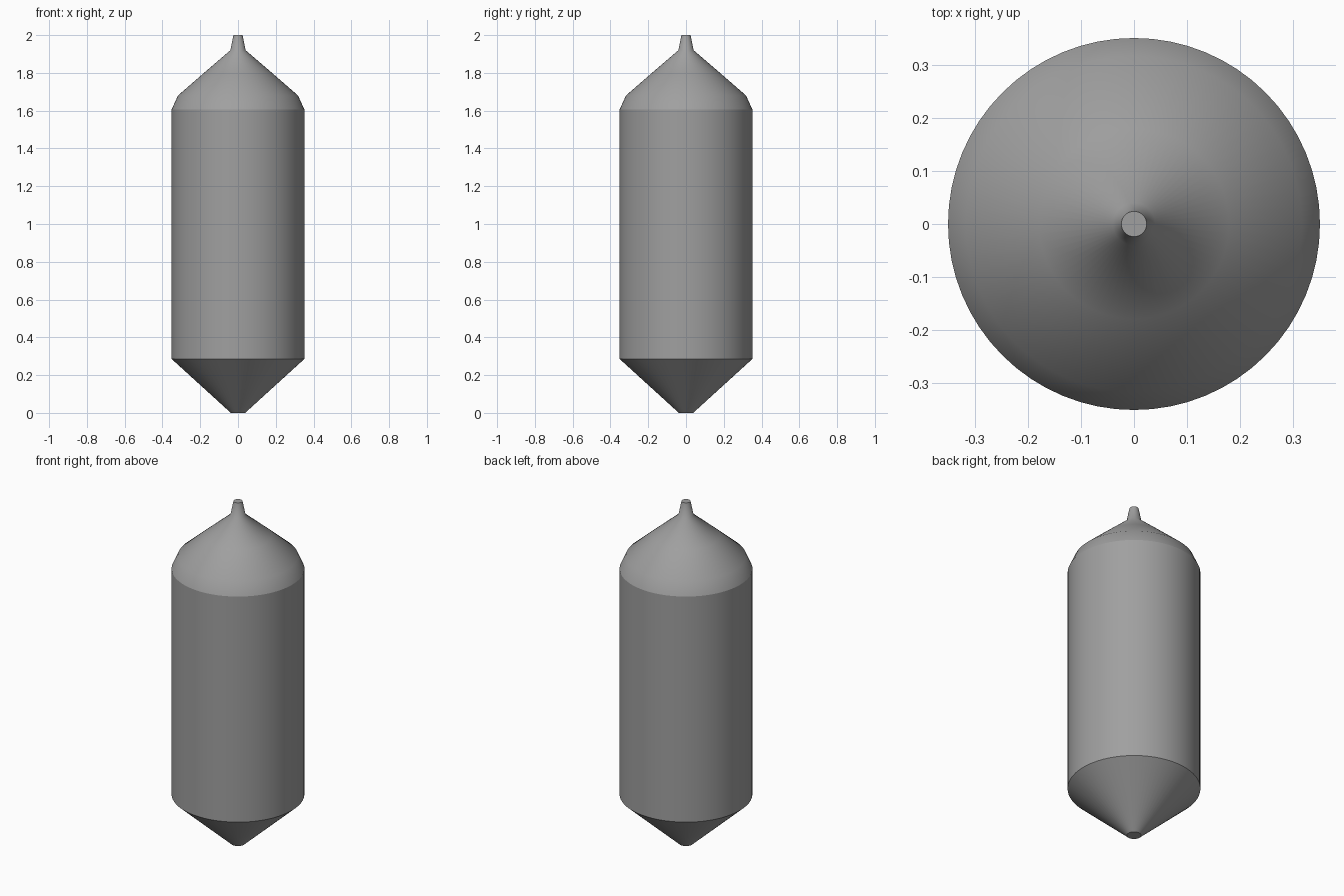
import bpy, bmesh, math

if "Cube" in bpy.data.objects:
    bpy.data.objects.remove(bpy.data.objects["Cube"])

grey = bpy.data.materials.new("plain_grey")
grey.diffuse_color = (0.35, 0.35, 0.35, 1)
grey.use_nodes = True
grey.node_tree.nodes["Principled BSDF"].inputs["Base Color"].default_value = grey.diffuse_color

SEGMENTS = 64


def lathe(name, profile, cap_bottom=False, cap_top=False):
    """Spin (radius, height) points around z, smooth along the sides."""
    bm = bmesh.new()
    rings = []
    for r, z in profile:
        rings.append([bm.verts.new((r * math.cos(a), r * math.sin(a), z))
                      for a in (math.tau * i / SEGMENTS for i in range(SEGMENTS))])
    for low, high in zip(rings, rings[1:]):
        for i in range(SEGMENTS):
            j = (i + 1) % SEGMENTS
            bm.faces.new((low[i], low[j], high[j], high[i])).smooth = True
    caps = []
    if cap_bottom:
        caps.append(bm.faces.new(rings[0][::-1]))
    if cap_top:
        caps.append(bm.faces.new(rings[-1]))
    for cap in caps:
        for edge in cap.edges:
            edge.smooth = False
    mesh = bpy.data.meshes.new(name)
    bm.to_mesh(mesh)
    bm.free()
    mesh.materials.append(grey)
    obj = bpy.data.objects.new(name, mesh)
    bpy.context.collection.objects.link(obj)
    return obj


# Bottom cone, straight barrel, and shoulder with narrow neck
lathe("bottom_cone", [(0.038, 0), (0.352, 0.286)], cap_bottom=True)
lathe("barrel", [(0.352, 0.286), (0.352, 1.605)])
lathe("shoulder_and_neck",
      [(0.352, 1.605), (0.318, 1.68), (0.18, 1.80), (0.04, 1.92), (0.024, 2.0)],
      cap_top=True)
